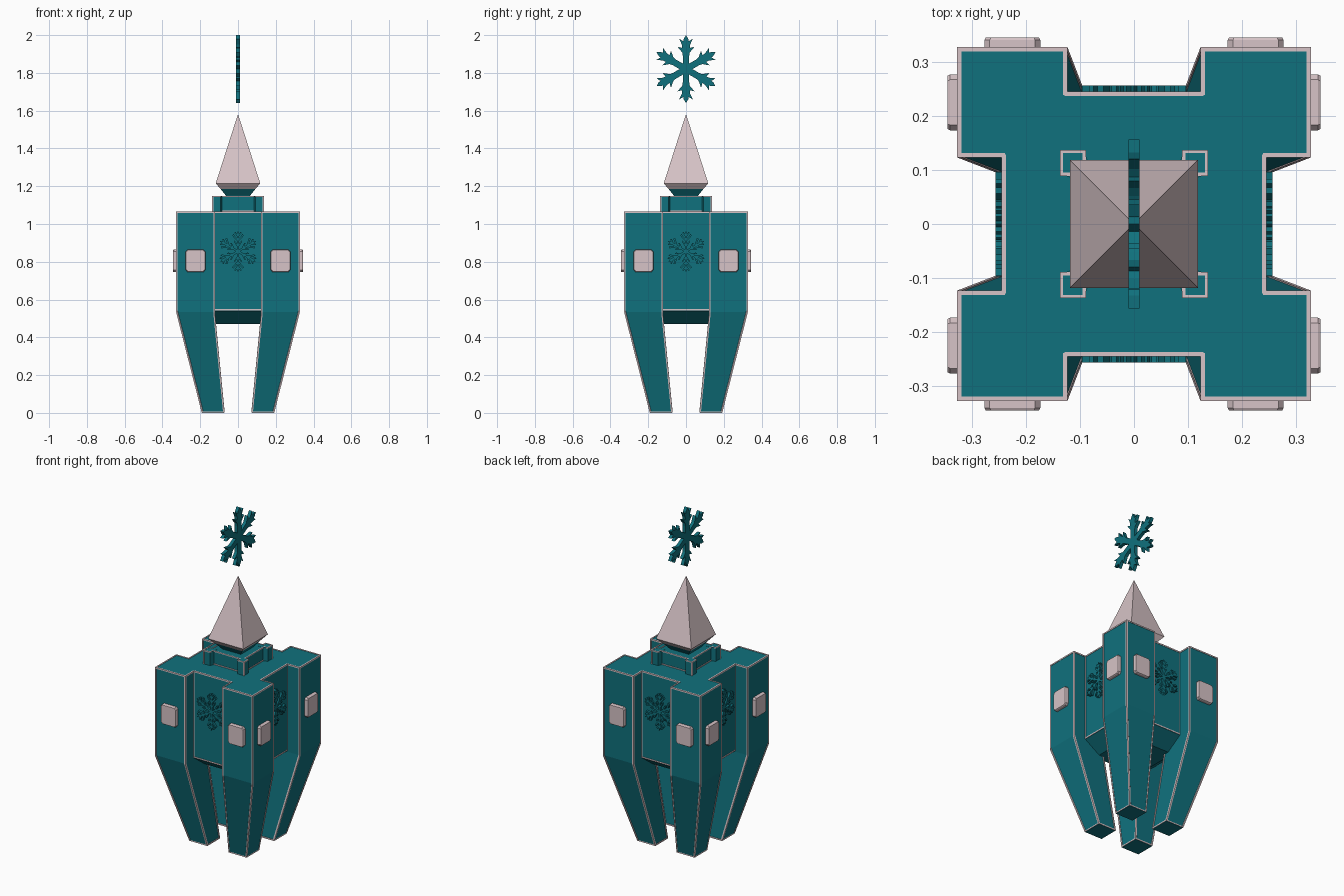
import bpy, bmesh, math
from mathutils import Vector, Matrix

if "Cube" in bpy.data.objects:
    bpy.data.objects.remove(bpy.data.objects["Cube"])


def material(name, rgb):
    m = bpy.data.materials.new(name)
    m.diffuse_color = (*rgb, 1)
    m.use_nodes = True
    m.node_tree.nodes["Principled BSDF"].inputs["Base Color"].default_value = m.diffuse_color
    return m


TEAL = material("teal", (0.005, 0.165, 0.205))
PINK = material("pale_pink", (0.68, 0.55, 0.57))


def finish(bm, name, mat):
    bmesh.ops.recalc_face_normals(bm, faces=bm.faces)
    me = bpy.data.meshes.new(name)
    bm.to_mesh(me)
    bm.free()
    me.materials.append(mat)
    ob = bpy.data.objects.new(name, me)
    bpy.context.collection.objects.link(ob)
    return ob


def loft(name, rings, mat):
    """Closed solid through rings with equal point counts."""
    bm = bmesh.new()
    vs = [[bm.verts.new(p) for p in r] for r in rings]
    n = len(vs[0])
    bm.faces.new(vs[0])
    bm.faces.new(vs[-1])
    for a, b in zip(vs, vs[1:]):
        for i in range(n):
            j = (i + 1) % n
            bm.faces.new((a[i], a[j], b[j], b[i]))
    return finish(bm, name, mat)


def square(x0, x1, y0, y1, z):
    return [(x0, y0, z), (x1, y0, z), (x1, y1, z), (x0, y1, z)]


def centred(h, z):
    return square(-h, h, -h, h, z)


def trim(name, lines, half=0.004):
    """Thin square bars along polylines."""
    bm = bmesh.new()
    for line in lines:
        for p, q in zip(line, line[1:]):
            vs = [bm.verts.new(Vector(c) + Vector((a, b, d)) * half)
                  for c in (p, q) for a in (-1, 1) for b in (-1, 1) for d in (-1, 1)]
            res = bmesh.ops.convex_hull(bm, input=vs)
            bad = [v for v in res["geom_interior"] if isinstance(v, bmesh.types.BMVert)]
            bmesh.ops.delete(bm, geom=bad, context='VERTS')
    return finish(bm, name, PINK)


def snowflake(name, arm, tip, depth, matrix):
    """Six-armed flake; arm lists (radius, half width) from valley to tip."""
    side = [Vector((w, r)) for r, w in arm]
    outline = []
    for k in range(6):
        pts = [Vector((-p.x, p.y)) for p in side] + [Vector((0, tip))] + side[:0:-1]
        outline += [Matrix.Rotation(-k * math.pi / 3, 2) @ p for p in pts]
    rings = [[matrix @ Vector((p.x, d, p.y)) for p in outline] for d in (-depth, depth)]
    return loft(name, rings, TEAL)


def turn(k):
    return Matrix.Rotation(k * math.pi / 2, 4, 'Z')


# Main body with tapered underside
I, O, P = 0.125, 0.325, 0.243
FI, FO = 0.073, 0.19
KNEE, TOP = 0.535, 1.065
loft("body", [centred(0.15, 0.47), centred(P, 0.54), centred(P, TOP)], TEAL)

# Four corner legs, plates and trims
e = 0.002
i, o, fi, fo = I + e, O - e, FI + e, FO - e
zt, zf = TOP - e, 0.005
for k in range(4):
    M = turn(k)

    def spin(pts):
        return [M @ Vector(p) for p in pts]

    loft(f"leg_{k}", [spin(square(FI, FO, FI, FO, 0)),
                      spin(square(I, O, I, O, KNEE)),
                      spin(square(I, O, I, O, TOP))], TEAL)
    lines = []
    for (a, b), (c, d) in (((o, o), (fo, fo)), ((i, o), (fi, fo)), ((o, i), (fo, fi))):
        lines.append([(c, d, zf), (a, b, KNEE), (a, b, zt)])
    lines.append([(fi, fi, zf), (i, i, KNEE)])
    lines.append([(i, P, zt), (i, o, zt), (o, o, zt), (o, i, zt), (P, i, zt)])
    lines.append([(fi, fi, zf), (fo, fi, zf), (fo, fo, zf), (fi, fo, zf), (fi, fi, zf)])
    trim(f"leg_trim_{k}", [spin(l) for l in lines])

    # Square plates with clipped corners on both outer leg faces
    h, c = 0.052, 0.042
    octagon = [(-c, -h), (c, -h), (h, -c), (h, c), (c, h), (-c, h), (-h, c), (-h, -c)]
    for s, side in enumerate(("a", "b")):
        rings = []
        for depth, f in ((0.31, 1), (0.34, 1), (0.345, 0.95)):
            ring = []
            for u, v in octagon:
                u, v = 0.225 + u * f, 0.805 + v * 1.15 * f
                ring.append((u, depth, v) if s else (depth, u, v))
            rings.append(spin(ring))
        loft(f"leg_plate_{side}_{k}", rings, PINK)

    # Recessed panel edging and raised flake
    y = -P + 0.002
    trim(f"panel_trim_{k}", [spin([(-I, y, 0.545), (I, y, 0.545), (I, y, zt),
                                   (-I, y, zt), (-I, y, 0.545)])])
    snowflake(f"panel_snowflake_{k}",
              [(0.0104, 0.006), (0.028, 0.006), (0.05, 0.021), (0.058, 0.018),
               (0.042, 0.006), (0.056, 0.006), (0.083, 0.030), (0.092, 0.025),
               (0.070, 0.006), (0.08, 0.006), (0.098, 0.019), (0.104, 0.014),
               (0.094, 0.006)], 0.11, 0.009,
              M @ Matrix.Translation((0, -0.247, 0.855)))

    # Collar corner posts with chamfered inner sides
    post = [(0.135, 0.135), (0.092, 0.135), (0.08, 0.1), (0.08, 0.08),
            (0.1, 0.08), (0.135, 0.092)]
    z1 = 1.148
    loft(f"collar_post_{k}", [spin([(a, b, z) for a, b in post]) for z in (1.05, z1)], TEAL)
    t = 1.146
    trim(f"collar_trim_{k}", [
        spin([(0.092, 0.112, t), (0.092, 0.134, t), (0.134, 0.134, t),
              (0.134, 0.092, t), (0.112, 0.092, t)]),
        spin([(0.134, 0.134, 1.066), (0.134, 0.134, t)]),
        spin([(-0.09, 0.11, t), (0.09, 0.11, t)]),
        spin([(-0.09, 0.11, 1.069), (0.09, 0.11, 1.069)])], 0.003)

# Collar block and neck
loft("collar", [centred(0.11, 1.05), centred(0.11, 1.147)], TEAL)
loft("neck", [centred(0.06, 1.14), centred(0.064, 1.15), centred(0.092, 1.185)], TEAL)

# Pointed spire
loft("spire_base", [centred(0.092, 1.185), centred(0.118, 1.215)], PINK)
loft("spire", [centred(0.118, 1.215), centred(0.0008, 1.58)], PINK)

# Floating snowflake above the spire
snowflake("top_snowflake",
          [(0.0295, 0.017), (0.07, 0.017), (0.088, 0.02), (0.118, 0.045),
           (0.112, 0.02), (0.13, 0.022), (0.160, 0.036), (0.148, 0.014),
           (0.16, 0.012)], 0.18, 0.01,
          Matrix.Translation((0, 0, 1.82)) @ turn(1))
